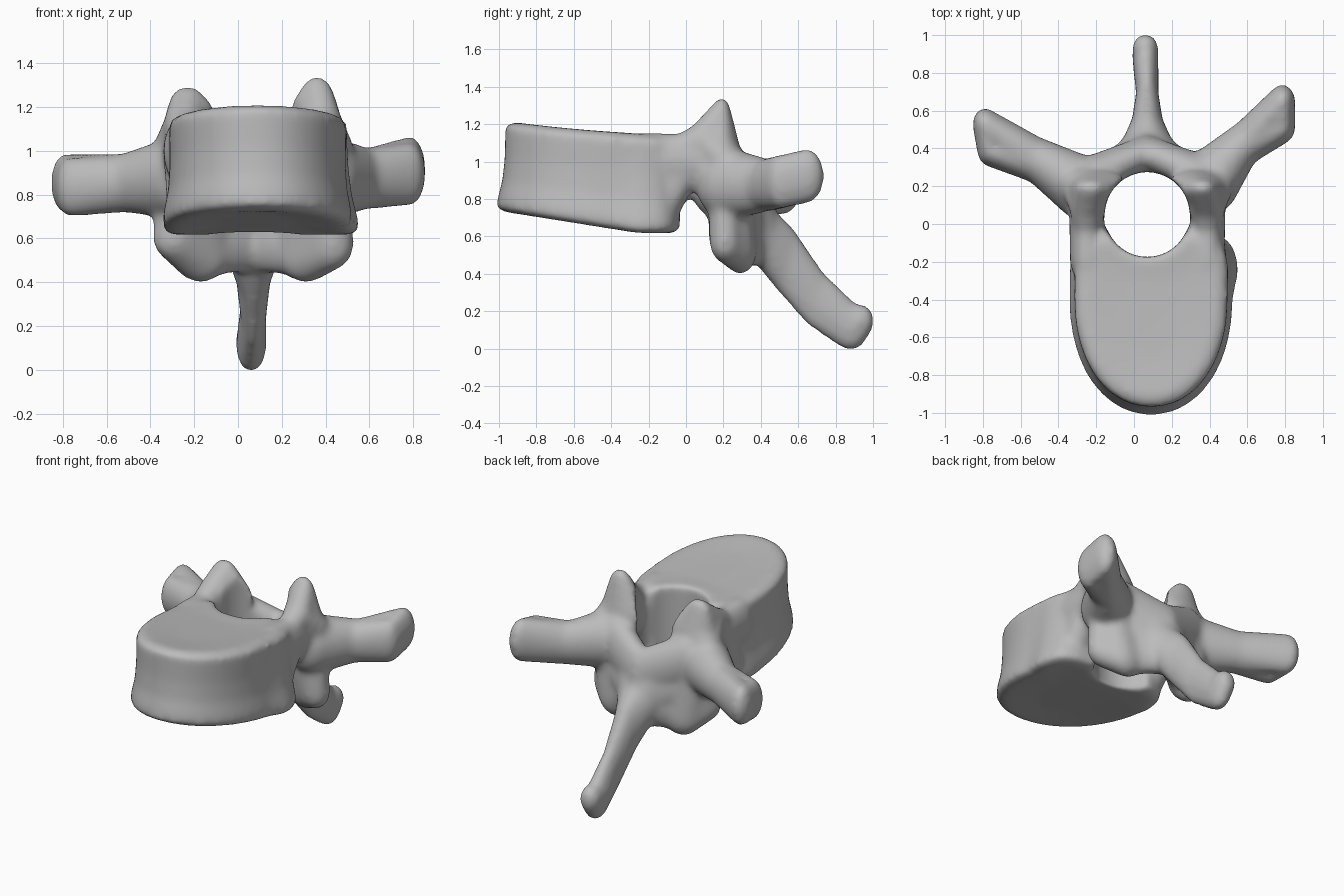
import bpy, bmesh, math
from mathutils import Matrix, Vector

old = bpy.data.objects.get("Cube")
if old:
    bpy.data.objects.remove(old, do_unlink=True)

MID = 0.07          # the bone's own centre line
bm = bmesh.new()    # all the overlapping solids


def hull(*stations):
    """Convex hull around ellipsoids given as (x, y, z, rx, ry, rz)."""
    part = bmesh.new()
    for s in stations:
        place = Matrix.Translation(s[:3]) @ Matrix.Diagonal((*s[3:], 1))
        bmesh.ops.create_uvsphere(part, u_segments=20, v_segments=12, radius=1, matrix=place)
    result = bmesh.ops.convex_hull(part, input=part.verts)
    inside = set(result["geom_interior"]) | set(result["geom_unused"])
    bmesh.ops.delete(part, geom=[v for v in inside if isinstance(v, bmesh.types.BMVert)], context="VERTS")
    bmesh.ops.recalc_face_normals(part, faces=part.faces)
    temp = bpy.data.meshes.new("temp")
    part.to_mesh(temp)
    part.free()
    bm.from_mesh(temp)
    bpy.data.meshes.remove(temp)


def chain(*stations):
    for a, b in zip(stations, stations[1:]):
        hull(a, b)


def body_ring(t, grow, inset):
    """One D-shaped outline of the body at height share t."""
    points = []
    width = 0.435 - 0.03 * t + grow - inset
    front = 0.615 - 0.05 * t + grow - inset
    for i in range(48):
        angle = math.tau * i / 48
        c, s = math.cos(angle), math.sin(angle)
        power = 0.95 if s < 0 else 0.45
        x = 0.09 + width * math.copysign(abs(c) ** power, c)
        y = -0.4 + (front if s < 0 else 0.37 - inset) * math.copysign(abs(s) ** power, s)
        x += 0.035 * (1 - t) if c > 0 and y > -0.4 else 0
        top = 1.225 - 0.07 * (y + 0.95) - 0.12 * (x - 0.085) ** 2
        bottom = max(0.625, 0.745 - 0.16 * (y + 1))
        points.append(bm.verts.new((x, y, bottom + t * (top - bottom))))
    return points


# Vertebral body: flared rims, slightly pinched waist, shallow dished ends
rings = [body_ring(*r) for r in (
    (0.04, 0, 0.25), (0, 0, 0.05), (0.04, 0, 0), (0.15, 0, 0), (0.35, -0.015, 0),
    (0.6, -0.015, 0), (0.85, -0.005, 0), (0.95, 0, 0), (1, 0, 0.05), (0.97, 0, 0.25))]
for low, high in zip(rings, rings[1:]):
    for i in range(48):
        j = (i + 1) % 48
        bm.faces.new((low[i], low[j], high[j], high[i]))
bm.faces.new(rings[0][::-1])
bm.faces.new(rings[-1])

# Paired parts: pedicle, upper and lower joint processes, lamina
for side in (-1, 1):
    left = side > 0

    def at(d, *rest):
        return (MID + side * d, *rest)

    chain(at(0.32, -0.2, 1.01, 0.09, 0.1, 0.16), at(0.32, 0.14, 1.01, 0.095, 0.1, 0.14))
    chain(at(0.3, -0.11, 0.78, 0.1, 0.085, 0.1), at(0.32, 0, 0.99, 0.09, 0.09, 0.1))

    # Upper joint process: broad ramp rising to a blunt peak
    peak = (0.29, 0.19, 1.275, 0.075, 0.05, 0.08) if left else (0.3, 0.19, 1.23, 0.085, 0.05, 0.08)
    ramp = at(0.32, 0.09, 1.13, 0.09, 0.09, 0.09)
    saddle = at(0.26, 0.18, 1.07, 0.17, 0.11, 0.13)
    chain(at(0.32, -0.02, 1.06, 0.08, 0.1, 0.1), ramp, at(*peak), saddle)
    hull(ramp, saddle, at(0.34, 0.2, 1.02, 0.12, 0.1, 0.1))

    # Lower joint process: a plate angled back toward the middle
    pillar = at(0.3, 0.23, 0.9, 0.15, 0.12, 0.13)
    neck = at(0.33, 0.21, 0.72, 0.125, 0.09, 0.1)
    outer = at(0.36, 0.21, 0.58, 0.1, 0.085, 0.11) if left else at(0.36, 0.2, 0.61, 0.1, 0.08, 0.1)
    inner = at(0.24, 0.29, 0.54, 0.13, 0.09, 0.13)
    root = (MID, 0.41, 0.63, 0.1, 0.08, 0.17)
    hull(pillar, neck)
    hull(neck, outer, inner)

    # Lamina: a continuous sheet falling back to the midline
    ridge = (MID, 0.38, 0.79, 0.09, 0.09, 0.17)
    hull(pillar, inner)
    hull(at(0.26, 0.27, 0.92, 0.13, 0.1, 0.16), ridge)
    hull(at(0.24, 0.28, 0.75, 0.1, 0.08, 0.12), ridge, root)
    hull(at(0.19, 0.3, 0.58, 0.09, 0.08, 0.14), root)

# Transverse processes with broad roots, one sweeping further back
right_shaft = (-0.52, 0.34, 0.865, 0.08, 0.125, 0.135)
chain((-0.27, 0.19, 0.89, 0.16, 0.17, 0.19), right_shaft, (-0.79, 0.53, 0.865, 0.065, 0.085, 0.135),
      (-0.765, 0.385, 0.845, 0.065, 0.08, 0.135), right_shaft)
left_shaft = (0.59, 0.43, 0.885, 0.08, 0.125, 0.14)
chain((0.41, 0.23, 0.89, 0.15, 0.18, 0.19), left_shaft, (0.785, 0.65, 0.935, 0.07, 0.09, 0.145),
      (0.785, 0.51, 0.905, 0.07, 0.085, 0.145), left_shaft)

# Spinous process: flared root, deep narrow blade, knobbed tip
chain((MID, 0.39, 0.7, 0.17, 0.07, 0.2), (MID, 0.44, 0.59, 0.13, 0.08, 0.18),
      (MID, 0.53, 0.49, 0.085, 0.09, 0.19), (MID, 0.69, 0.28, 0.06, 0.09, 0.16),
      (0.06, 0.88, 0.125, 0.07, 0.1, 0.125), (0.06, 0.93, 0.16, 0.07, 0.078, 0.09))

bmesh.ops.recalc_face_normals(bm, faces=bm.faces)
mesh = bpy.data.meshes.new("vertebra")
bm.to_mesh(mesh)
bm.free()
bone = bpy.data.objects.new("vertebra", mesh)
bpy.context.collection.objects.link(bone)

# Spinal canal cutter
bpy.ops.mesh.primitive_cylinder_add(vertices=64, radius=0.225, depth=2, location=(MID, 0.05, 0.9))
canal = bpy.context.object
canal.name = "canal_cutter"
canal.hide_render = True


# Fuse the solids, open the canal, then soften every joint
def remesh(name):
    mod = bone.modifiers.new(name, "REMESH")
    mod.mode = "VOXEL"
    mod.voxel_size = 0.016


remesh("fuse")
cut = bone.modifiers.new("canal", "BOOLEAN")
cut.operation = "DIFFERENCE"
cut.solver = "EXACT"
cut.object = canal
remesh("even")
soft = bone.modifiers.new("soften", "SMOOTH")
soft.factor = 0.5
soft.iterations = 16
final = bpy.data.meshes.new_from_object(bone.evaluated_get(bpy.context.evaluated_depsgraph_get()))
bone.modifiers.clear()
bone.data = final
bpy.data.objects.remove(canal, do_unlink=True)

# Rest the tip on the ground
lowest = min(v.co.z for v in final.vertices)
final.transform(Matrix.Translation(Vector((0, 0, -lowest))))

grey = bpy.data.materials.new("bone grey")
grey.use_nodes = True
grey.diffuse_color = (0.5, 0.5, 0.5, 1)
grey.node_tree.nodes["Principled BSDF"].inputs["Base Color"].default_value = grey.diffuse_color
final.materials.clear()
final.materials.append(grey)
final.polygons.foreach_set("use_smooth", [True] * len(final.polygons))
final.update()
